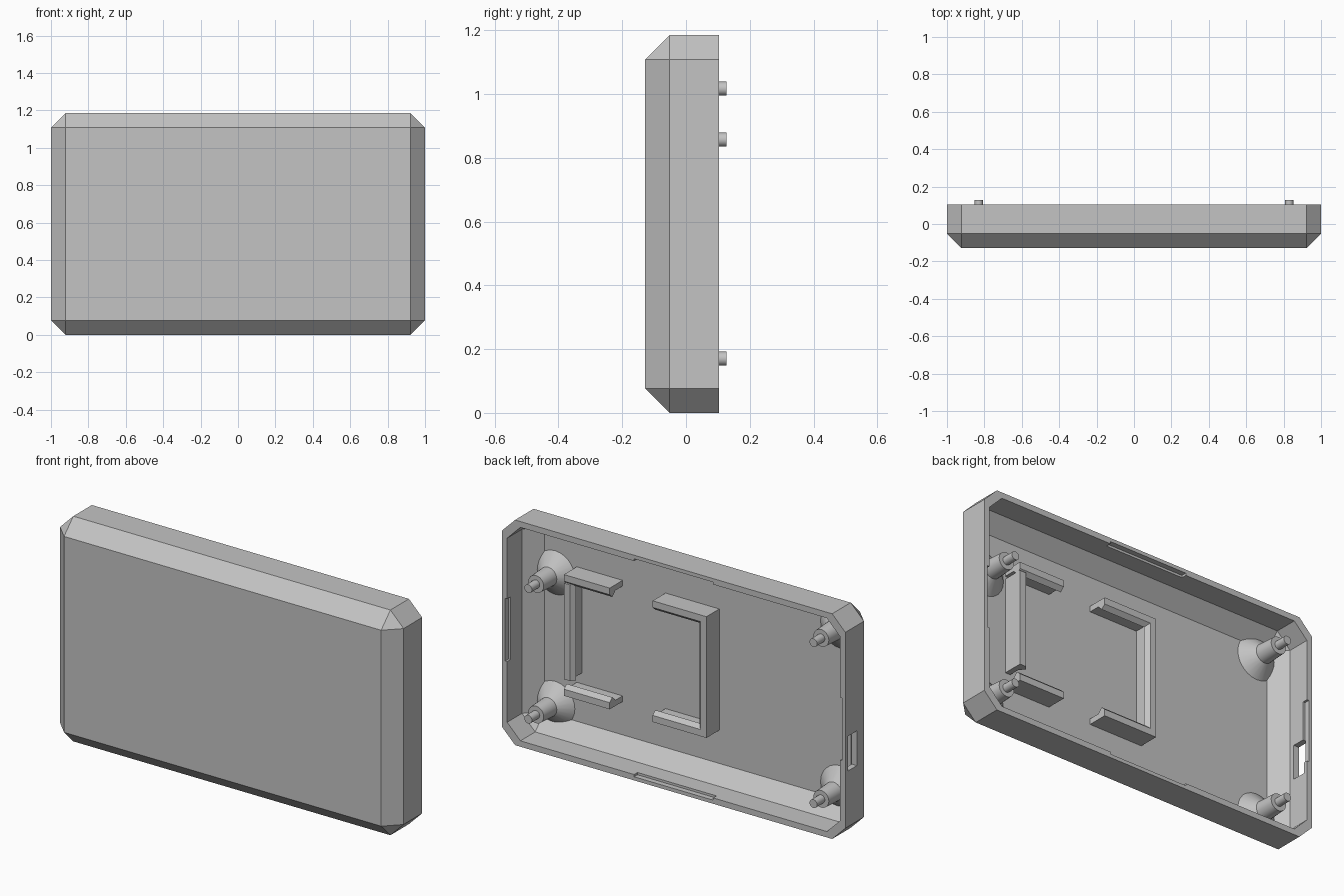
import bpy, bmesh, math
from mathutils import Vector

if "Cube" in bpy.data.objects:
    bpy.data.objects.remove(bpy.data.objects["Cube"], do_unlink=True)

grey = bpy.data.materials.new("light_grey")
grey.use_nodes = True
grey.diffuse_color = (0.55, 0.55, 0.55, 1)
grey.node_tree.nodes["Principled BSDF"].inputs["Base Color"].default_value = grey.diffuse_color

HEIGHT = 1.185
MID = HEIGHT / 2
FRONT, RIM = -0.128, 0.103
WALL, CHAMFER = 0.031, 0.077
FLOOR = FRONT + WALL


def finish(name, bm):
    bmesh.ops.recalc_face_normals(bm, faces=bm.faces)
    mesh = bpy.data.meshes.new(name)
    bm.to_mesh(mesh)
    bm.free()
    mesh.materials.append(grey)
    obj = bpy.data.objects.new(name, mesh)
    bpy.context.collection.objects.link(obj)
    return obj


def activate(obj):
    bpy.ops.object.select_all(action='DESELECT')
    obj.select_set(True)
    bpy.context.view_layer.objects.active = obj


def chamfered_block(name, hx, hz, y0, y1):
    """Block whose front edges and four corners are all chamfered."""
    bm = bmesh.new()
    c = CHAMFER
    for sx in (-1, 1):
        for sz in (-1, 1):
            bm.verts.new((sx * (hx - c), y0, MID + sz * (hz - c)))
            for y in (y0 + c, y1):
                bm.verts.new((sx * hx, y, MID + sz * (hz - c)))
                bm.verts.new((sx * (hx - c), y, MID + sz * hz))
    bmesh.ops.convex_hull(bm, input=bm.verts)
    bmesh.ops.dissolve_limit(bm, angle_limit=0.02, verts=bm.verts, edges=bm.edges)
    return finish(name, bm)


def box(name, lo, hi):
    bm = bmesh.new()
    bmesh.ops.create_cube(bm, size=1)
    for v in bm.verts:
        v.co = Vector([lo[i] + (v.co[i] + 0.5) * (hi[i] - lo[i]) for i in range(3)])
    return finish(name, bm)


def cut(target, cutter):
    cutter.hide_render = True
    mod = target.modifiers.new("cut", 'BOOLEAN')
    mod.operation = 'DIFFERENCE'
    mod.solver = 'EXACT'
    mod.object = cutter
    activate(target)
    bpy.ops.object.modifier_apply(modifier=mod.name)
    bpy.data.objects.remove(cutter, do_unlink=True)


# Hollow shell, open at the back
shell = chamfered_block("shell", 1, MID, FRONT, RIM)
cut(shell, chamfered_block("cavity", 1 - WALL, MID - WALL, FLOOR, 0.3))

# Shallow snap recesses inside the rim, long walls then side walls
reach = 0.012
cut(shell, box("long_recess", (-0.23, 0.075, WALL - reach),
               (0.23, 0.2, HEIGHT - WALL + reach)))
cut(shell, box("side_recess", (-1 + WALL - reach, 0.075, MID - 0.165),
               (1 - WALL + reach, 0.2, MID + 0.165)))

# Connector port through one side wall
cut(shell, box("port", (-1.1, 0.007, 0.37), (-0.9, 0.08, 0.553)))


def standoff(name, x, z):
    """Turned post with a flared foot and a locating pin."""
    profile = [(0, FLOOR), (0.115, FLOOR), (0.05, -0.04), (0.045, 0.062),
               (0.022, 0.062), (0.022, 0.127), (0, 0.127)]
    bm = bmesh.new()
    verts = [bm.verts.new((x + r, y, z)) for r, y in profile]
    edges = [bm.edges.new(pair) for pair in zip(verts, verts[1:])]
    bmesh.ops.spin(bm, geom=verts + edges, cent=(x, 0, z), axis=(0, 1, 0),
                   angle=math.tau, steps=24, use_duplicate=False)
    bmesh.ops.remove_doubles(bm, verts=bm.verts, dist=0.0005)
    obj = finish(name, bm)
    activate(obj)
    bpy.ops.object.shade_smooth_by_angle(angle=math.radians(25))


standoff("upper_left_standoff", 0.83, 0.857)
standoff("lower_left_standoff", 0.83, 0.17)
standoff("upper_right_standoff", -0.83, 1.017)
standoff("lower_right_standoff", -0.83, 0.17)


def clip_wall(name, start, end, inward):
    """Thin wall on the floor with a hooked lip, swept from start to end."""
    profile = [(0, -0.005), (0.03, -0.005), (0.03, 0.06), (0.055, 0.085),
               (0.035, 0.107), (0, 0.107)]
    bm = bmesh.new()
    ring = [bm.verts.new((start[0] + u * inward[0], FLOOR + v, start[1] + u * inward[1]))
            for u, v in profile]
    face = bm.faces.new(ring)
    out = bmesh.ops.extrude_face_region(bm, geom=[face], use_keep_orig=True)
    moved = [g for g in out["geom"] if isinstance(g, bmesh.types.BMVert)]
    bmesh.ops.translate(bm, verts=moved,
                        vec=(end[0] - start[0], 0, end[1] - start[1]))
    finish(name, bm)


# Module holder: a three-sided bracket opposite three separate clips
LEFT, RIGHT, LOW, HIGH = 0.704, -0.126, 0.283, 0.921
for label, z, d in (("upper", HIGH, -1), ("lower", LOW, 1)):
    clip_wall(label + "_bracket_arm", (RIGHT, z), (0.187, z), (0, d))
    clip_wall(label + "_clip", (0.437, z), (LEFT, z), (0, d))
clip_wall("bracket_back", (RIGHT, LOW), (RIGHT, HIGH), (1, 0))
clip_wall("end_clip", (LEFT, 0.37), (LEFT, 0.876), (-1, 0))
